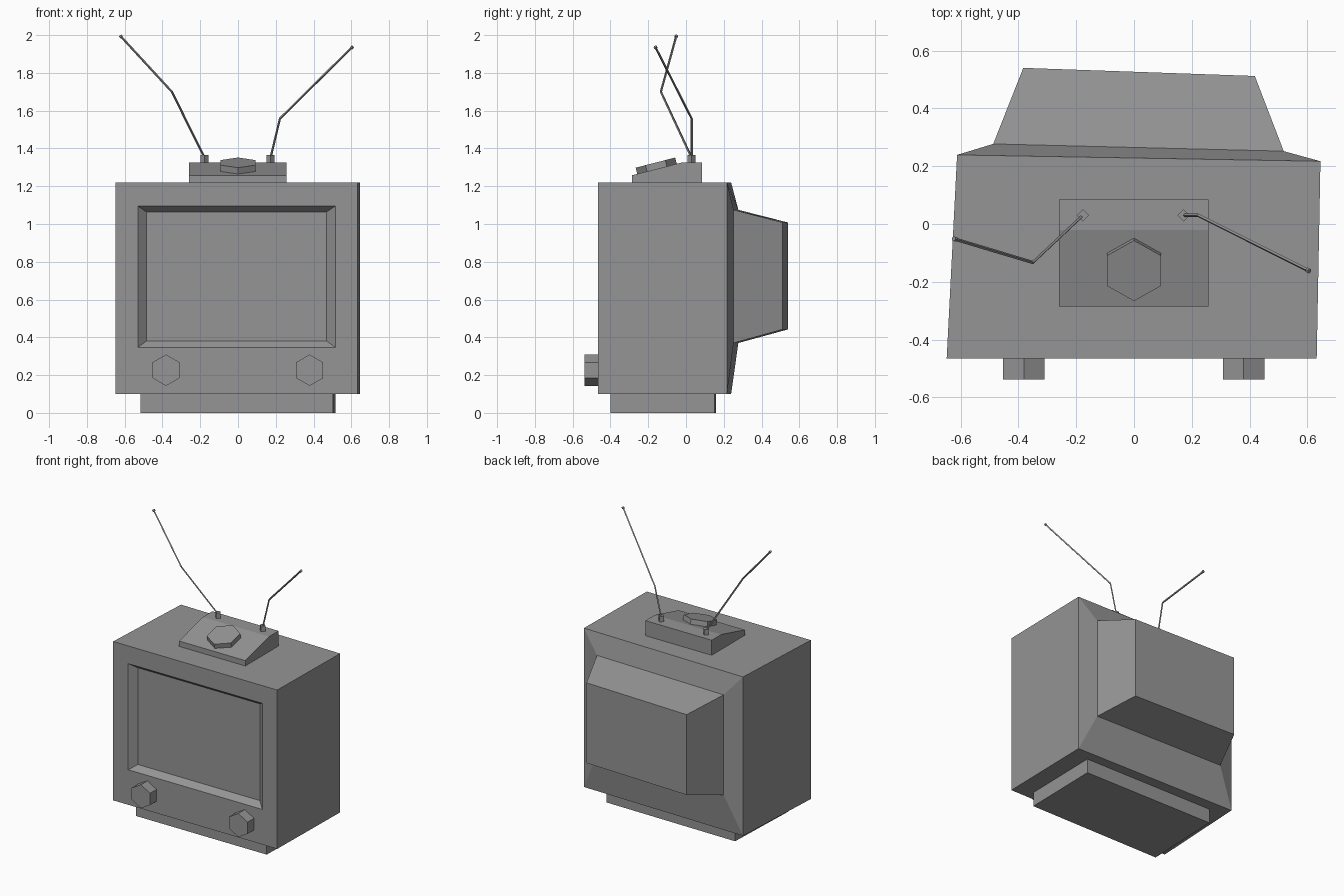
import bpy, bmesh
from math import radians, atan2
from mathutils import Vector, Matrix

cube = bpy.data.objects.get("Cube")
if cube:
    bpy.data.objects.remove(cube)

grey = bpy.data.materials.new("mid grey")
grey.use_nodes = True
grey.diffuse_color = (0.3, 0.3, 0.3, 1)
bsdf = next(n for n in grey.node_tree.nodes if n.type == 'BSDF_PRINCIPLED')
bsdf.inputs["Base Color"].default_value = grey.diffuse_color
bsdf.inputs["Roughness"].default_value = 0.8


def finish(name, bm):
    bmesh.ops.recalc_face_normals(bm, faces=bm.faces)
    mesh = bpy.data.meshes.new(name)
    bm.to_mesh(mesh)
    bm.free()
    mesh.materials.append(grey)
    obj = bpy.data.objects.new(name, mesh)
    bpy.context.collection.objects.link(obj)
    return obj


def loft(name, loops):
    """Skin a list of equal-length point loops and cap both ends."""
    bm = bmesh.new()
    rings = [[bm.verts.new(p) for p in loop] for loop in loops]
    for a, b in zip(rings, rings[1:]):
        for i in range(len(a)):
            j = (i + 1) % len(a)
            bm.faces.new((a[i], a[j], b[j], b[i]))
    bm.faces.new(rings[0])
    bm.faces.new(rings[-1])
    return finish(name, bm)


def rect(x0, x1, z0, z1, y0, y1):
    """Upright rectangle; y0 and y1 are the depths of its two sides."""
    return [(x0, y0, z0), (x1, y1, z0), (x1, y1, z1), (x0, y0, z1)]


def prism(name, sides, radius, depth, matrix, spin=0):
    """Regular prism standing on its local origin."""
    bm = bmesh.new()
    bmesh.ops.create_cone(
        bm, cap_ends=True, segments=sides, radius1=radius, radius2=radius, depth=depth,
        matrix=matrix @ Matrix.Translation((0, 0, depth / 2)) @ Matrix.Rotation(spin, 4, 'Z'))
    return finish(name, bm)


# Cabinet: recessed screen, bezel, slightly skewed case and tapered back
loft("cabinet", [
    rect(-0.484, 0.468, 0.381, 1.063, -0.425, -0.425),
    rect(-0.53, 0.516, 0.347, 1.095, -0.466, -0.466),
    rect(-0.648, 0.632, 0.1, 1.22, -0.466, -0.466),
    rect(-0.612, 0.645, 0.1, 1.22, 0.239, 0.217),
    rect(-0.487, 0.518, 0.37, 1.075, 0.277, 0.252),
    rect(-0.383, 0.418, 0.442, 1.008, 0.54, 0.512),
])

# Plinth
loft("plinth", [
    rect(-0.516, 0.504, 0, 0.1, -0.4, -0.4),
    rect(-0.495, 0.515, 0, 0.1, 0.16, 0.15),
])

# Control knobs
for side, x in (("right", -0.381), ("left", 0.379)):
    frame = Matrix.Translation((x, -0.46, 0.226)) @ Matrix.Rotation(radians(90), 4, 'X')
    prism(side + "_knob", 6, 0.083, 0.078, frame)

# Wedge-shaped antenna box
profile = [(-0.285, 1.22), (0.085, 1.22), (0.085, 1.326), (-0.02, 1.326), (-0.285, 1.258)]
loft("antenna_box", [[(x, y, z) for y, z in profile] for x in (-0.26, 0.257)])

# Tilted dial on the sloping face
slope = atan2(0.068, 0.265)
prism("tuning_dial", 6, 0.108, 0.036,
      Matrix.Translation((0, -0.153, 1.29)) @ Matrix.Rotation(slope, 4, 'X'))

# Bent aerials with sockets and tips
aerials = {
    "right": [(-0.177, 0.03, 1.35), (-0.35, -0.133, 1.7), (-0.62, -0.052, 1.993)],
    "left": [(0.172, 0.03, 1.35), (0.222, 0.03, 1.558), (0.603, -0.161, 1.935)],
}
for side, path in aerials.items():
    points = [Vector(p) for p in path]
    prism(side + "_aerial_socket", 4, 0.021, 0.045,
          Matrix.Translation((points[0].x, points[0].y, 1.32)))
    loops = []
    for i, p in enumerate(points):
        along = (points[min(i + 1, 2)] - points[max(i - 1, 0)]).normalized()
        u = along.cross(Vector((0, 1, 0))).normalized()
        v = along.cross(u)
        loops.append([p + 0.006 * d for d in (u, v, -u, -v)])
    loft(side + "_aerial", loops)
    lean = (points[2] - points[1]).to_track_quat('Z', 'Y').to_matrix().to_4x4()
    prism(side + "_aerial_tip", 6, 0.009, 0.012,
          Matrix.Translation(points[2]) @ lean @ Matrix.Translation((0, 0, -0.006)))
